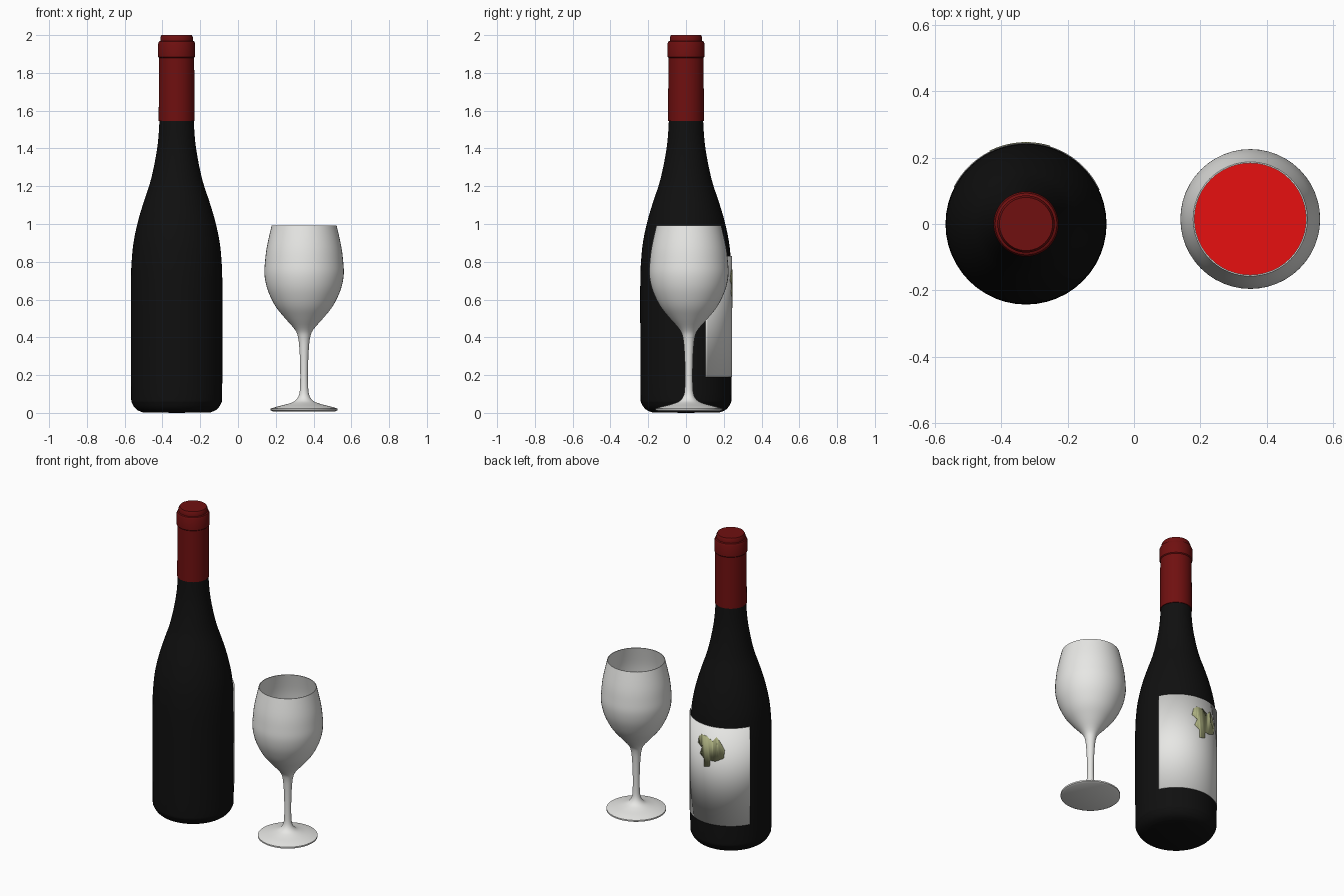
import bpy
import bmesh
import math
from mathutils import Vector

default_cube = bpy.data.objects.get("Cube")
if default_cube:
    bpy.data.objects.remove(default_cube, do_unlink=True)

BOTTLE_CENTRE = Vector((-0.325, 0, 0))
GLASS_CENTRE = Vector((0.35, 0.015, 0))


def make_material(name, red, green, blue):
    colour = (red, green, blue, 1)
    material = bpy.data.materials.new(name)
    material.use_nodes = True
    material.diffuse_color = colour
    shader = material.node_tree.nodes["Principled BSDF"]
    shader.inputs["Base Color"].default_value = colour
    shader.inputs["Roughness"].default_value = 0.5
    return material


black_glass = make_material("black glass", 0.005, 0.005, 0.005)
dark_red = make_material("dark red foil", 0.16, 0.005, 0.005)
pale_glass = make_material("pale glass", 0.8, 0.8, 0.78)
wine_red = make_material("wine red", 0.8, 0.005, 0.005)
label_white = make_material("label white", 0.8, 0.8, 0.78)
olive = make_material("olive print", 0.4, 0.42, 0.21)


def finish(name, bm, material, centre):
    """Turn a bmesh into a named, smoothly shaded object."""
    mesh = bpy.data.meshes.new(name)
    bm.to_mesh(mesh)
    bm.free()
    mesh.materials.append(material)
    obj = bpy.data.objects.new(name, mesh)
    obj.location = centre
    bpy.context.collection.objects.link(obj)
    bpy.ops.object.select_all(action="DESELECT")
    obj.select_set(True)
    bpy.context.view_layer.objects.active = obj
    bpy.ops.object.shade_smooth_by_angle(angle=math.radians(40))
    return obj


def smooth_curve(points, steps=4):
    """Rounded path through (radius, height) points."""
    pts = [Vector(p) for p in points]
    padded = [pts[0]] + pts + [pts[-1]]
    path = []
    for a, b, c, d in zip(padded, padded[1:], padded[2:], padded[3:]):
        for i in range(steps):
            t = i / steps
            path.append(b + 0.5 * t * (c - a + t * (2 * a - 5 * b + 4 * c - d
                                                  + t * (3 * (b - c) + d - a))))
    return path + [pts[-1]]


def lathe(name, profile, material, centre, segments=48):
    """Spin a (radius, height) profile around the vertical axis."""
    bm = bmesh.new()
    verts = [bm.verts.new((r, 0, z)) for r, z in profile]
    edges = [bm.edges.new(pair) for pair in zip(verts, verts[1:])]
    bmesh.ops.spin(bm, geom=verts + edges, axis=(0, 0, 1), cent=(0, 0, 0),
                   angle=math.tau, steps=segments, use_merge=True)
    bmesh.ops.remove_doubles(bm, verts=bm.verts[:], dist=0.0001)
    bmesh.ops.recalc_face_normals(bm, faces=bm.faces[:])
    return finish(name, bm, material, centre)


def wrapped_plate(name, outline, radius, material):
    """Bend a flat (degrees, height) outline around the bottle as a thin plate."""
    bm = bmesh.new()
    bm.faces.new([bm.verts.new((angle, 0, z)) for angle, z in outline])
    for angle in range(0, 180, 4):
        bmesh.ops.bisect_plane(bm, geom=bm.verts[:] + bm.edges[:] + bm.faces[:],
                               plane_co=(angle, 0, 0), plane_no=(1, 0, 0))
    for v in bm.verts:
        a = math.radians(v.co.x)
        v.co = (radius * math.cos(a), radius * math.sin(a), v.co.z)
    bm.normal_update()
    for face in bm.faces:
        middle = face.calc_center_median()
        if face.normal.x * middle.x + face.normal.y * middle.y < 0:
            face.normal_flip()
    obj = finish(name, bm, material, BOTTLE_CENTRE)
    thickness = obj.modifiers.new("thickness", "SOLIDIFY")
    thickness.thickness = 0.003
    return obj


# Bottle: rounded base, straight body, long sloping shoulder
body = smooth_curve([(0.18, 0.003), (0.212, 0.018), (0.235, 0.05), (0.241, 0.1),
                     (0.242, 0.4), (0.242, 0.7), (0.236, 0.83), (0.225, 0.92),
                     (0.203, 1.02), (0.173, 1.12), (0.14, 1.22), (0.115, 1.33),
                     (0.098, 1.44), (0.09, 1.56)])
lathe("bottle", [(0, 0)] + body + [(0, 1.56)], black_glass, BOTTLE_CENTRE)

# Foil capsule with a raised collar
lathe("capsule", [(0, 1.545), (0.095, 1.545), (0.093, 1.88), (0.098, 1.885),
                  (0.098, 1.955), (0.093, 1.967), (0.086, 1.97), (0.086, 1.988),
                  (0.08, 2), (0, 2)], dark_red, BOTTLE_CENTRE)

# Label and its printed leaf
wrapped_plate("label", [(25, 0.19), (153, 0.19), (153, 0.83), (25, 0.83)],
              0.2445, label_white)
wrapped_plate("label_leaf", [
    (75, 0.74), (80, 0.76), (89, 0.76), (99, 0.736), (105, 0.768), (111, 0.732),
    (116.5, 0.687), (115, 0.634), (103, 0.608), (95, 0.607), (94, 0.565),
    (85, 0.556), (85, 0.609), (77, 0.632), (81, 0.676), (73, 0.698)],
    0.2465, olive)

# Wine glass: foot, stem and thin-walled bowl
foot = [(0, 0.008), (0.165, 0.008), (0.177, 0.014)]
stem = smooth_curve([(0.177, 0.023), (0.14, 0.034), (0.085, 0.048), (0.048, 0.064),
                     (0.027, 0.095), (0.021, 0.15), (0.021, 0.25), (0.025, 0.34),
                     (0.032, 0.4), (0.048, 0.44), (0.1, 0.5), (0.145, 0.555),
                     (0.176, 0.61), (0.199, 0.67), (0.21, 0.735), (0.207, 0.8),
                     (0.197, 0.88), (0.172, 0.992)])
inner = smooth_curve([(0.168, 0.992), (0.193, 0.88), (0.203, 0.8), (0.206, 0.735),
                      (0.195, 0.67), (0.171, 0.61), (0.14, 0.56), (0.09, 0.5),
                      (0.04, 0.455), (0, 0.445)])
lathe("wine_glass", foot + stem + inner, pale_glass, GLASS_CENTRE)

# Wine filling the lower bowl
wine = smooth_curve([(0, 0.45), (0.038, 0.46), (0.088, 0.505), (0.138, 0.565),
                     (0.169, 0.615), (0.192, 0.67)])
lathe("wine", wine + [(0, 0.67)], wine_red, GLASS_CENTRE)
